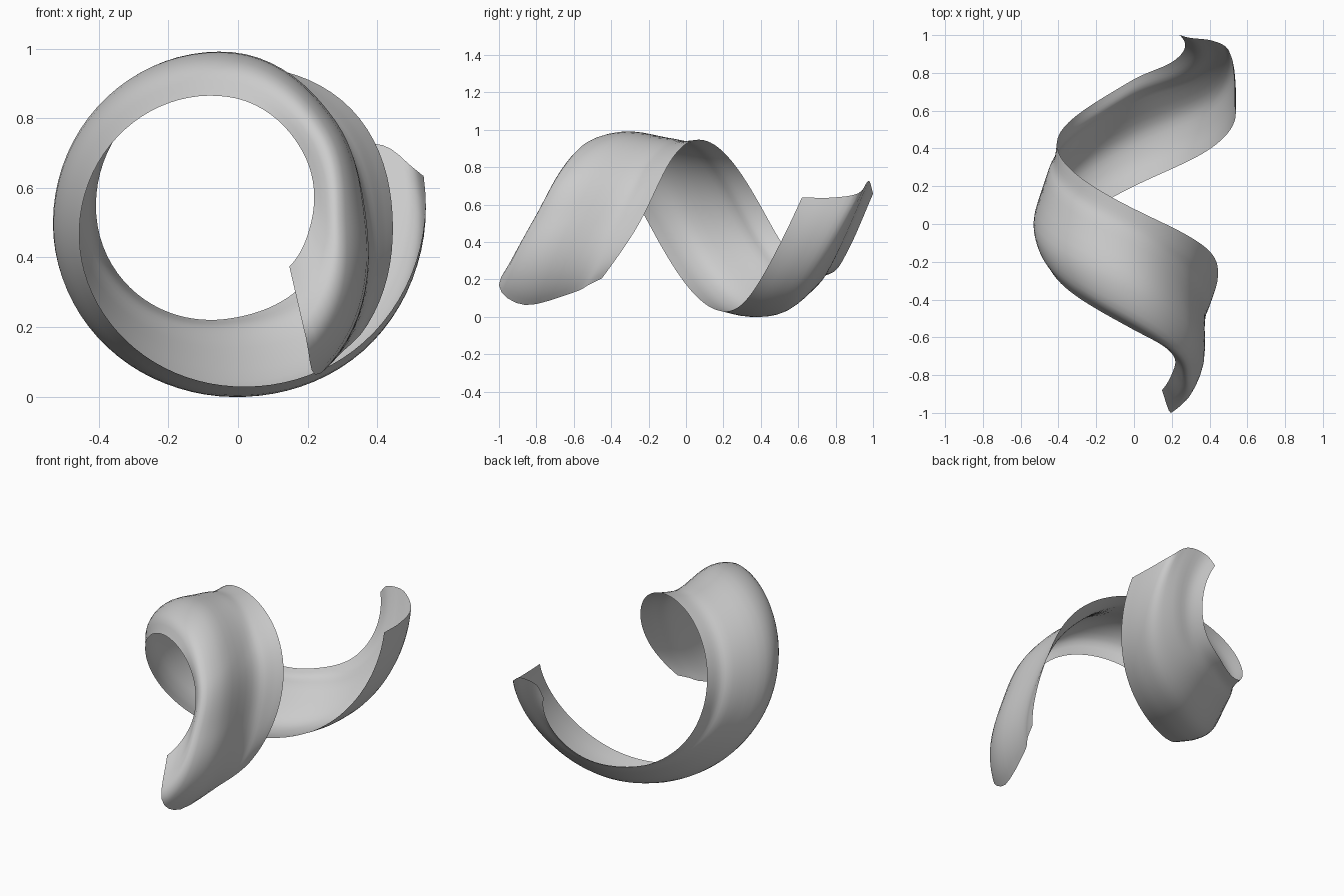
import bpy
from math import sin, cos, radians

if "Cube" in bpy.data.objects:
    bpy.data.objects.remove(bpy.data.objects["Cube"])

CX, CZ = -0.02, 0.5      # axis of the coil, running along y

# Cross-sections along the coil: six (angle, radius, y) points from front edge to rear edge
def ring(angle, pts):
    return [(angle, r, y) for r, y in pts]

sections = [
    [(-37, .21, -.88), (-57, .395, -1.0), (-61, .50, -.86), (-49, .49, -.60), (-42, .492, -.52), (-37, .49, -.45)],
    ring(0,   [(.23, -.77), (.31, -.825), (.385, -.68), (.39, -.43), (.425, -.33), (.465, -.25)]),
    ring(45,  [(.29, -.67), (.37, -.68), (.42, -.52), (.405, -.27), (.435, -.17), (.475, -.08)]),
    ring(90,  [(.36, -.55), (.45, -.49), (.49, -.31), (.455, -.10), (.44, .00), (.445, .09)]),
    ring(180, [(.435, -.20), (.495, -.09), (.507, .04), (.44, .26), (.40, .35), (.385, .45)]),
    ring(270, [(.47, .19), (.50, .34), (.48, .48), (.36, .63), (.30, .69), (.275, .755)]),
    ring(325, [(.52, .40), (.535, .54), (.52, .67), (.42, .76), (.335, .80), (.275, .86)]),
    [(374, .57, .62), (374, .566, .78), (377, .545, .92), (387, .49, .97), (394, .385, .985), (391, .305, 1.0)],
]

def spline(ts, vs, t):
    """Smooth curve through values vs placed at ts."""
    n = len(ts)
    def slope(i):
        a, b = max(i - 1, 0), min(i + 1, n - 1)
        return (vs[b] - vs[a]) / (ts[b] - ts[a])
    i = 0
    while i < n - 2 and t > ts[i + 1]:
        i += 1
    h = ts[i + 1] - ts[i]
    u = (t - ts[i]) / h
    return ((2*u**3 - 3*u**2 + 1) * vs[i] + (u**3 - 2*u**2 + u) * h * slope(i)
            + (3*u**2 - 2*u**3) * vs[i + 1] + (u**3 - u**2) * h * slope(i + 1))

ALONG, ACROSS = 96, 20
columns = list(zip(*sections))
verts = []
for a in range(ALONG + 1):
    # sweep each profile point to its place on the coil
    profile = []
    for col in columns:
        ang = [p[0] for p in col]
        t = ang[0] + (ang[-1] - ang[0]) * a / ALONG
        r = spline(ang, [p[1] for p in col], t)
        y = spline(ang, [p[2] for p in col], t)
        profile.append((CX + r * cos(radians(t)), y, CZ + r * sin(radians(t))))
    # round the profile
    for b in range(ACROSS + 1):
        s = 5 * b / ACROSS
        verts.append([spline(range(6), [p[k] for p in profile], s) for k in range(3)])

W = ACROSS + 1
faces = [(a*W + b, a*W + b + 1, (a+1)*W + b + 1, (a+1)*W + b)
         for a in range(ALONG) for b in range(ACROSS)]

# Spiral ribbon
mesh = bpy.data.meshes.new("spiral_ribbon")
mesh.from_pydata(verts, [], faces)
mesh.polygons.foreach_set("use_smooth", [True] * len(faces))
mesh.update()
bpy.context.collection.objects.link(bpy.data.objects.new("spiral_ribbon", mesh))
